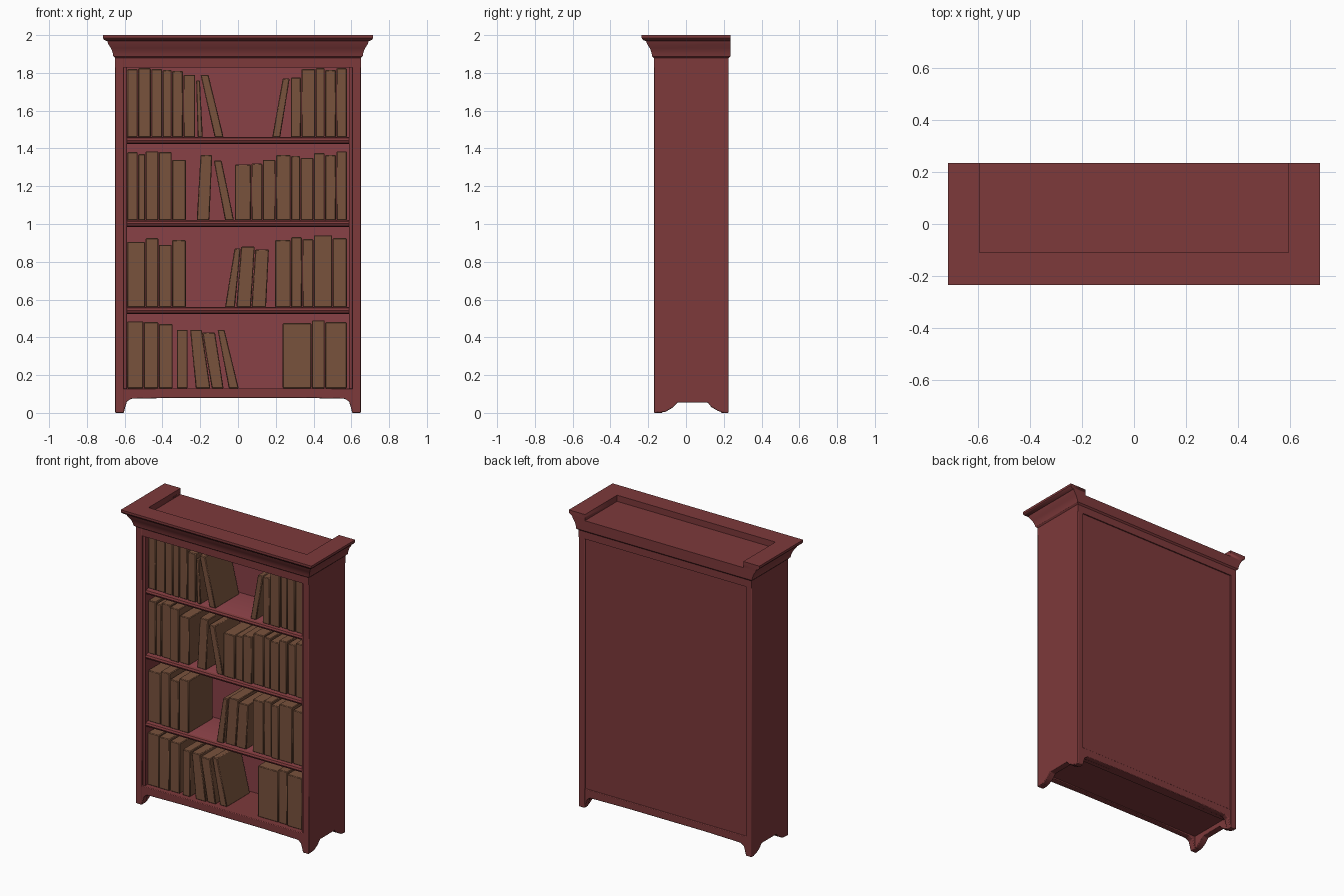
import bpy, bmesh, random
from mathutils import Vector

if "Cube" in bpy.data.objects:
    bpy.data.objects.remove(bpy.data.objects["Cube"])

random.seed(4)


def material(name, rgb):
    m = bpy.data.materials.new(name)
    m.diffuse_color = (*rgb, 1)
    m.use_nodes = True
    m.node_tree.nodes["Principled BSDF"].inputs["Base Color"].default_value = m.diffuse_color
    return m


RED = material("dark red wood", (0.205, 0.041, 0.043))
INNER = material("inner red wood", (0.25, 0.052, 0.062))
BROWN = material("book brown", (0.19, 0.085, 0.046))


def finish(name, bm, mats, bevel=0.0, segments=2):
    bmesh.ops.recalc_face_normals(bm, faces=bm.faces)
    me = bpy.data.meshes.new(name)
    bm.to_mesh(me)
    bm.free()
    ob = bpy.data.objects.new(name, me)
    bpy.context.collection.objects.link(ob)
    for m in mats:
        me.materials.append(m)
    if bevel:
        mod = ob.modifiers.new("soft edges", "BEVEL")
        mod.width, mod.segments = bevel, segments
    bpy.ops.object.select_all(action="DESELECT")
    ob.select_set(True)
    bpy.context.view_layer.objects.active = ob
    bpy.ops.object.shade_smooth_by_angle(angle=0.6)
    return ob


def loft(bm, loops):
    """Join closed loops of equal length and cap both ends."""
    rings = [[bm.verts.new(p) for p in lp] for lp in loops]
    n = len(rings[0])
    for a, b in zip(rings, rings[1:]):
        for i in range(n):
            j = (i + 1) % n
            bm.faces.new((a[i], a[j], b[j], b[i]))
    bm.faces.new(rings[0])
    bm.faces.new(rings[-1])


def rect(x0, x1, y0, y1, z):
    return [(x0, y0, z), (x1, y0, z), (x1, y1, z), (x0, y1, z)]


def box(name, x, y, z, mat, bevel=0.0, segments=2):
    bm = bmesh.new()
    loft(bm, [rect(*x, *y, z[0]), rect(*x, *y, z[1])])
    return finish(name, bm, [mat], bevel, segments)


# Side boards with bracket feet cut into the lower edge
side_profile = [(-0.17, 0), (-0.11, 0.005), (-0.07, 0.028), (-0.045, 0.055),
                (0.115, 0.055), (0.135, 0.03), (0.17, 0.01), (0.2, 0),
                (0.225, 0), (0.225, 1.9), (-0.17, 1.9)]
for label, s in (("left", -1), ("right", 1)):
    bm = bmesh.new()
    loft(bm, [[(s * x, y, z) for y, z in side_profile] for x in (0.605, 0.65)])
    finish(label + "_side_board", bm, [RED], 0.004)
    xs = sorted((s * 0.588, s * 0.608))
    box(label + "_inner_bead", xs, (-0.157, 0.16), (0.1, 1.86), RED, 0.006)

# Front and back aprons with curved foot brackets
half = [(0.645, 0.13), (0.645, 0), (0.605, 0), (0.597, 0.03), (0.588, 0.06),
        (0.565, 0.075), (0.3, 0.08)]
apron = half + [(-x, z) for x, z in reversed(half)]
for name, y0, y1 in (("front_apron", -0.168, -0.125), ("back_apron", 0.185, 0.222)):
    bm = bmesh.new()
    loft(bm, [[(x, y, z) for x, z in apron] for y in (y0, y1)])
    finish(name, bm, [RED], 0.004)

# Bottom board, back panel and frieze
box("bottom_board", (-0.61, 0.61), (-0.13, 0.2), (0.085, 0.13), RED)
box("back_panel", (-0.61, 0.61), (0.155, 0.217), (0.08, 1.94), RED)
box("inner_back_panel", (-0.59, 0.59), (0.148, 0.155), (0.13, 1.85), INNER)

# Shelves with rounded front edges, lighter on the upper side
SHELF_TOPS = (0.56, 1.02, 1.46)
for i, top in enumerate(SHELF_TOPS):
    t = 0.036
    nose = [(0.15, top), (-0.135, top), (-0.147, top - 0.006), (-0.153, top - t / 2),
            (-0.147, top - t + 0.006), (-0.135, top - t), (0.15, top - t)]
    bm = bmesh.new()
    loft(bm, [[(x, y, z) for y, z in nose] for x in (-0.6, 0.6)])
    bm.normal_update()
    bmesh.ops.recalc_face_normals(bm, faces=bm.faces)
    for f in bm.faces:
        f.material_index = 1 if f.normal.z > 0.95 else 0
    finish(f"shelf_{i + 1}", bm, [RED, INNER])

# Crown moulding: (outward offset, height), flush at the back
crown_profile = [(0, 1.828), (0, 1.878), (0.01, 1.888), (0.013, 1.905), (0.022, 1.93),
                 (0.037, 1.953), (0.042, 1.968), (0.058, 1.974), (0.066, 1.985), (0.066, 2.0)]
bm = bmesh.new()
loft(bm, [rect(-0.65 - o, 0.65 + o, -0.169 - o, 0.225 + min(o, 0.01), z)
          for o, z in crown_profile])
crown = finish("crown_moulding", bm, [RED])

# Recess in the top, open towards the back
cutter = box("top_recess_cutter", (-0.595, 0.595), (-0.11, 0.4), (1.958, 2.2), RED)
cutter.hide_render = True
cut = crown.modifiers.new("recess", "BOOLEAN")
cut.operation, cut.solver, cut.object = "DIFFERENCE", "EXACT", cutter
bpy.context.view_layer.objects.active = crown
bpy.ops.object.modifier_apply(modifier=cut.name)
bpy.data.objects.remove(cutter)


# Books: upright runs share edges; leaning books give bottom and top spans
def book(name, floor, b0, b1, t0, t1, top):
    front = -0.13 + random.uniform(-0.007, 0.007)
    g = 0.0015
    bm = bmesh.new()
    loft(bm, [rect(b0 + g, b1 - g, front, 0.125, floor),
              rect(t0 + g, t1 - g, front, 0.125, top)])
    finish(name, bm, [BROWN], 0.004, 1)


def upright(xs, tops):
    return [(a, b, a, b, t) for a, b, t in zip(xs, xs[1:], tops)]


rows = [
    (0.13, upright((-0.588, -0.5, -0.42, -0.345), (0.485, 0.48, 0.47))
     + upright((-0.325, -0.265), (0.44,))
     + [(-0.225, -0.145, -0.255, -0.19, 0.44), (-0.14, -0.075, -0.19, -0.12, 0.425),
        (-0.05, 0.005, -0.11, -0.07, 0.44)]
     + upright((0.235, 0.39, 0.46, 0.578), (0.475, 0.49, 0.48))),
    (0.56, upright((-0.588, -0.49, -0.42, -0.35, -0.275), (0.905, 0.925, 0.89, 0.915))
     + [(-0.07, -0.015, -0.02, 0.015, 0.87), (-0.01, 0.07, 0.015, 0.09, 0.88),
        (0.07, 0.15, 0.09, 0.165, 0.865)]
     + upright((0.195, 0.28, 0.34, 0.4, 0.5, 0.578), (0.915, 0.93, 0.92, 0.94, 0.925))),
    (1.02, upright((-0.588, -0.53, -0.49, -0.42, -0.35, -0.275),
                   (1.38, 1.37, 1.385, 1.38, 1.34))
     + [(-0.22, -0.15, -0.2, -0.135, 1.365), (-0.07, -0.02, -0.13, -0.085, 1.335)]
     + upright((-0.018, 0.07, 0.13, 0.2, 0.28, 0.33, 0.4, 0.46, 0.52, 0.578),
               (1.315, 1.32, 1.34, 1.365, 1.36, 1.35, 1.375, 1.365, 1.385))),
    (1.46, upright((-0.588, -0.53, -0.46, -0.4, -0.35, -0.29, -0.225),
                   (1.82, 1.825, 1.82, 1.815, 1.81, 1.79))
     + [(-0.215, -0.185, -0.223, -0.2, 1.76), (-0.125, -0.075, -0.2, -0.155, 1.79),
        (0.18, 0.225, 0.235, 0.275, 1.77)]
     + upright((0.278, 0.335, 0.41, 0.46, 0.52, 0.578), (1.775, 1.82, 1.825, 1.815, 1.825))),
]
for r, (floor, books) in enumerate(rows):
    for i, spans in enumerate(books):
        book(f"book_row{r + 1}_{i + 1}", floor, *spans)
